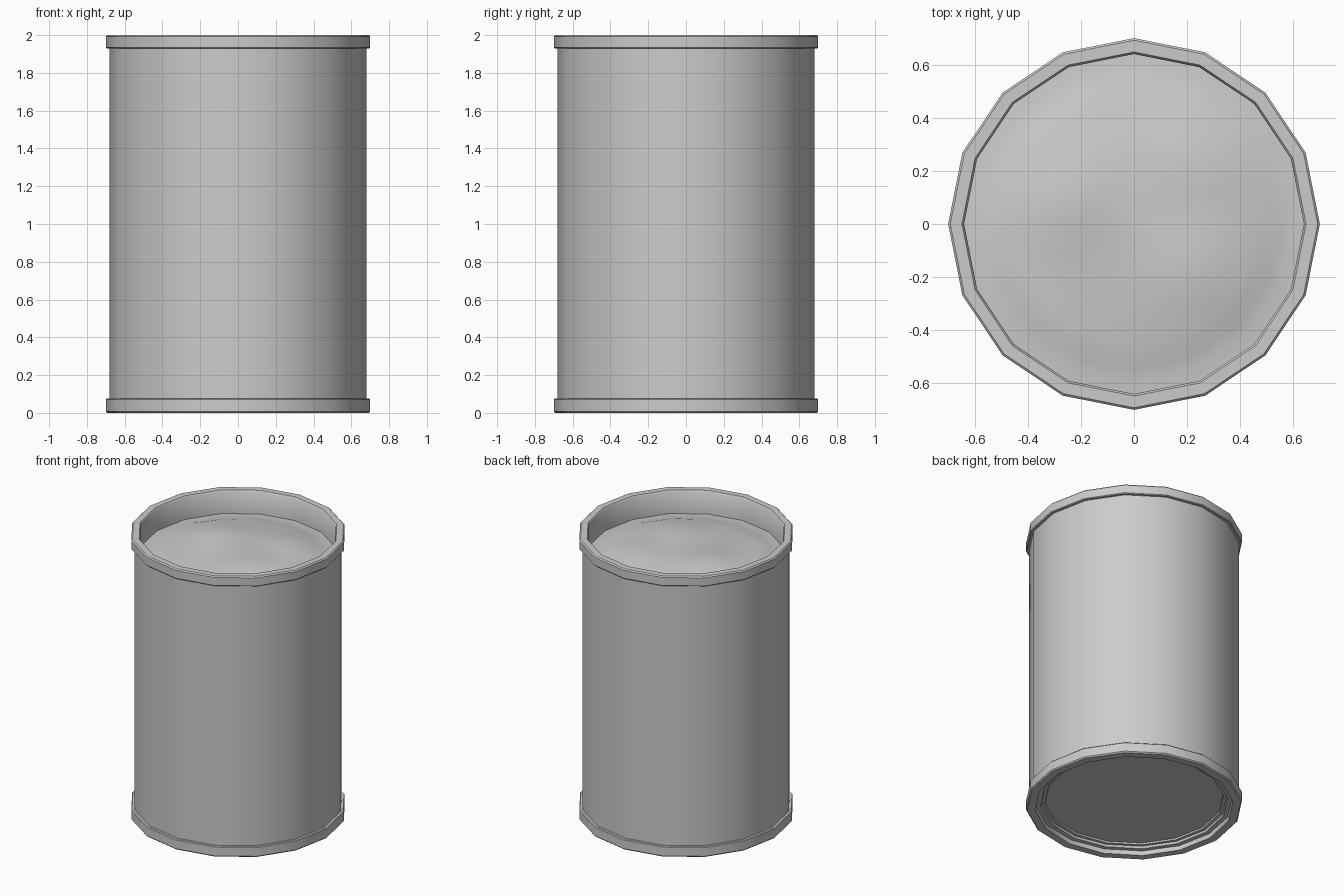
import bpy, bmesh, math

if "Cube" in bpy.data.objects:
    bpy.data.objects.remove(bpy.data.objects["Cube"])

SIDES = 16


def finish(name, bm, angle=40):
    bmesh.ops.remove_doubles(bm, verts=bm.verts, dist=1e-5)
    bmesh.ops.recalc_face_normals(bm, faces=bm.faces)
    mesh = bpy.data.meshes.new(name)
    bm.to_mesh(mesh)
    bm.free()
    obj = bpy.data.objects.new(name, mesh)
    bpy.context.collection.objects.link(obj)
    bpy.ops.object.select_all(action='DESELECT')
    obj.select_set(True)
    bpy.context.view_layer.objects.active = obj
    bpy.ops.object.shade_smooth_by_angle(angle=math.radians(angle))
    return obj


def ring(bm, r, z):
    return [bm.verts.new((r * math.cos(a), r * math.sin(a), z))
            for a in (2 * math.pi * i / SIDES for i in range(SIDES))]


def lathe(name, profile, cap=False):
    bm = bmesh.new()
    rings = [ring(bm, r, z) for r, z in profile]
    for a, b in zip(rings, rings[1:]):
        for i in range(SIDES):
            j = (i + 1) % SIDES
            bm.faces.new((a[i], a[j], b[j], b[i]))
    if cap:
        bm.faces.new(rings[-1])
    return finish(name, bm)


# One-piece shell: inner wall, rolled top rim, side, bottom rim, recessed base
lathe("can_shell", [
    (0.64, 1.82), (0.64, 1.99), (0.648, 2.0), (0.692, 2.0), (0.70, 1.992),
    (0.70, 1.935), (0.695, 1.93), (0.68, 1.93),
    (0.68, 0.075), (0.695, 0.075), (0.70, 0.07),
    (0.70, 0.008), (0.692, 0.0), (0.64, 0.0), (0.635, 0.03),
    (0.605, 0.03), (0.60, 0.045), (0.58, 0.045), (0.575, 0.055)], cap=True)


# Lumpy mounded contents inside the open top
def height(x, y):
    r = math.hypot(x, y) / 0.64
    h = 0.05 * (1 - r * r)
    for bx, by, amp, w in ((-0.28, 0.10, 0.035, 0.2), (0.28, -0.16, 0.03, 0.2),
                           (0.25, 0.25, 0.035, 0.17), (-0.38, -0.35, 0.015, 0.15)):
        h += amp * math.exp(-((x - bx) ** 2 + (y - by) ** 2) / (w * w))
    return 1.835 + h * min(1, max(0, (1 - r) * 5))


bm = bmesh.new()
STEPS = 14
rings = [ring(bm, 0.64 * k / STEPS, 0) for k in range(1, STEPS + 1)]
centre = bm.verts.new((0, 0, 0))
for i in range(SIDES):
    j = (i + 1) % SIDES
    bm.faces.new((centre, rings[0][i], rings[0][j]))
    for a, b in zip(rings, rings[1:]):
        bm.faces.new((a[i], b[i], b[j], a[j]))
for v in bm.verts:
    v.co.z = height(v.co.x, v.co.y)
contents = finish("contents", bm, 60)
